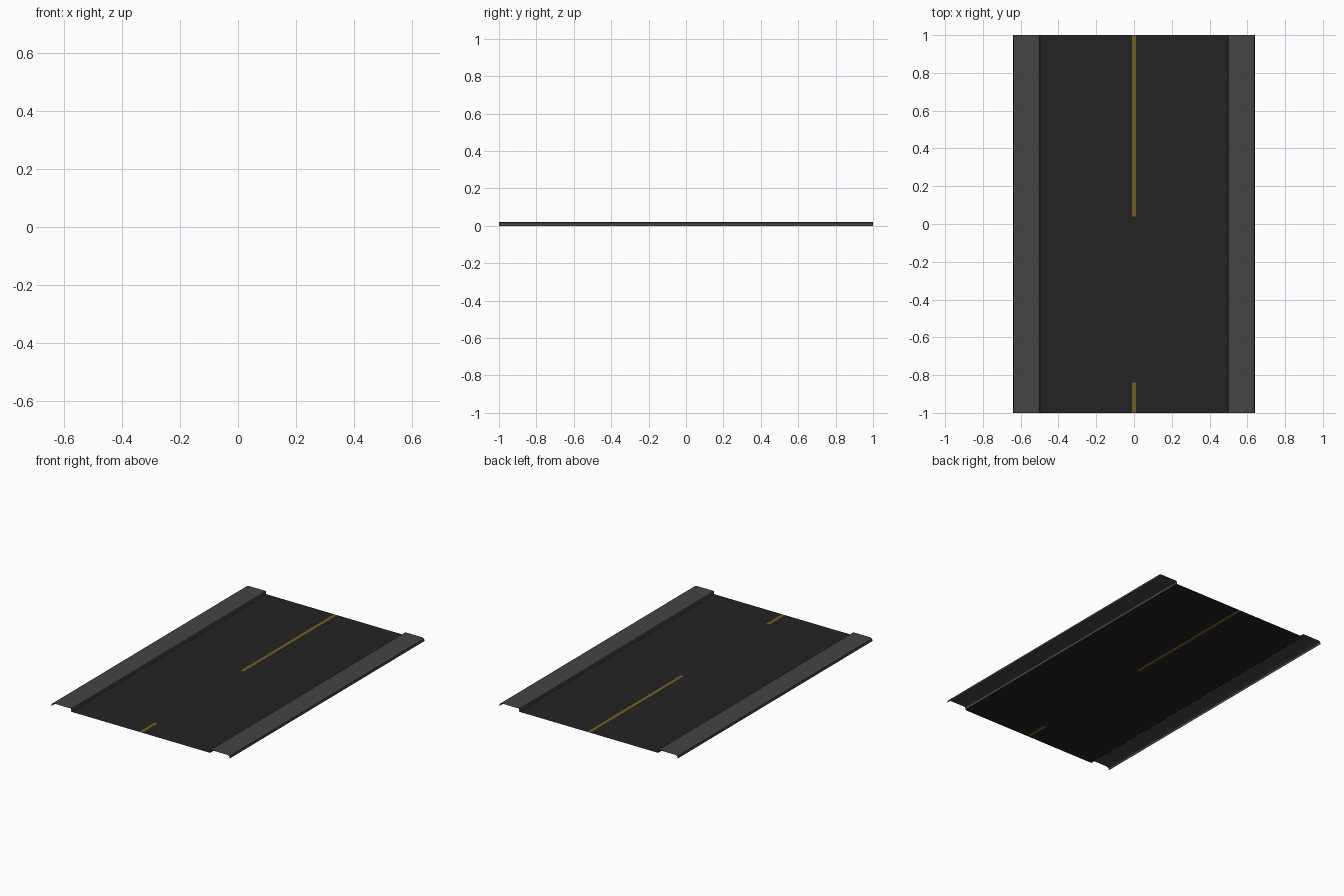
import bpy

if "Cube" in bpy.data.objects:
    bpy.data.objects.remove(bpy.data.objects["Cube"])


def material(name, rgb):
    m = bpy.data.materials.new(name)
    m.diffuse_color = (*rgb, 1.0)
    m.use_nodes = True
    m.node_tree.nodes["Principled BSDF"].inputs["Base Color"].default_value = m.diffuse_color
    return m


asphalt = material("dark asphalt", (0.017, 0.017, 0.017))
concrete = material("grey concrete", (0.058, 0.058, 0.058))
yellow = material("dull yellow paint", (0.19, 0.125, 0.004))


def grid_sheet(name, profile, ys, mats, rule=lambda x, y: 0):
    """Sweep an (x, z) profile along y; rule picks the material per face."""
    n = len(profile)
    verts = [(x, y, z) for y in ys for x, z in profile]
    faces = [(j * n + i, j * n + i + 1, (j + 1) * n + i + 1, (j + 1) * n + i)
             for j in range(len(ys) - 1) for i in range(n - 1)]
    me = bpy.data.meshes.new(name)
    me.from_pydata(verts, [], faces)
    for m in mats:
        me.materials.append(m)
    for p in me.polygons:
        p.material_index = rule(p.center.x, p.center.y)
    ob = bpy.data.objects.new(name, me)
    bpy.context.collection.objects.link(ob)
    return ob


# Road surface with the centre dashes cut into it
W = 0.01
grid_sheet("road_surface", [(-0.5, 0), (-W, 0), (W, 0), (0.5, 0)],
           [-1, -0.84, 0.04, 1], [asphalt, yellow],
           lambda x, y: int(abs(x) < W and (y > 0.04 or y < -0.84)))

# Raised pavement with kerb face and sloped outer edge, open at the ends
kerb = [(0.497, 0), (0.5, 0.018), (0.505, 0.02), (0.622, 0.02),
        (0.637, 0.015), (0.64, 0)]
grid_sheet("right_pavement", kerb, [-1, 1], [concrete])
grid_sheet("left_pavement", [(-x, z) for x, z in reversed(kerb)],
           [-1, 1], [concrete])
